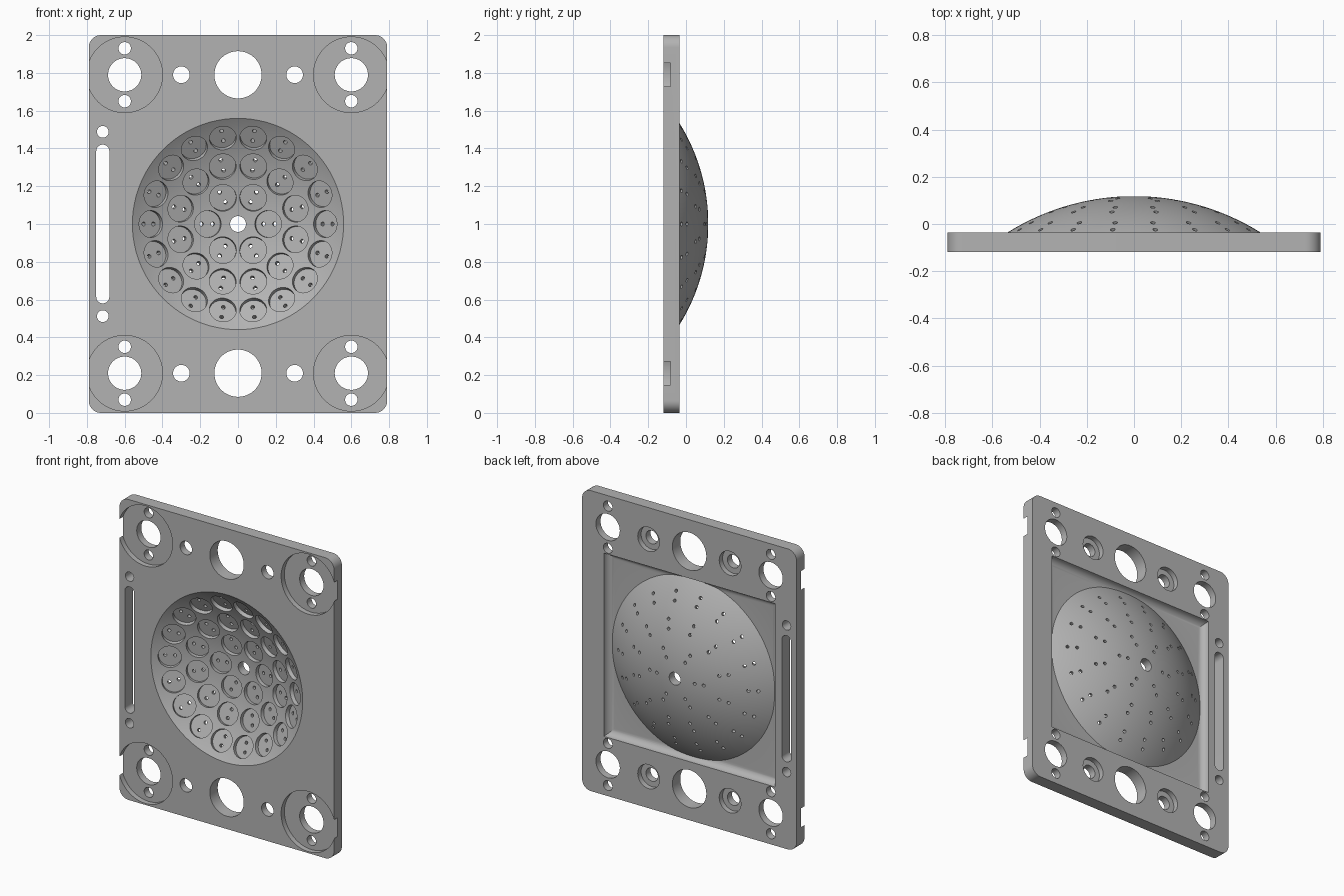
import bpy, bmesh, math
from mathutils import Matrix, Vector

if "Cube" in bpy.data.objects:
    bpy.data.objects.remove(bpy.data.objects["Cube"])

FRONT, BACK, MID = -0.118, -0.035, 1.0      # plate faces and dish height
DISH_C = -0.892                             # y of the dish sphere centre
R_IN, R_OUT = 0.955, 1.01

grey = bpy.data.materials.new("plain_grey")
grey.use_nodes = True
grey.diffuse_color = (0.45, 0.45, 0.45, 1)
grey.node_tree.nodes["Principled BSDF"].inputs["Base Color"].default_value = grey.diffuse_color


def finish(bm, name):
    bmesh.ops.recalc_face_normals(bm, faces=bm.faces[:])
    mesh = bpy.data.meshes.new(name)
    bm.to_mesh(mesh)
    bm.free()
    mesh.materials.append(grey)
    obj = bpy.data.objects.new(name, mesh)
    bpy.context.collection.objects.link(obj)
    return obj


def loft(bm, rings):
    """Closed solid through matching rings of points."""
    loops = [[bm.verts.new(p) for p in ring] for ring in rings]
    n = len(loops[0])
    for a, b in zip(loops, loops[1:]):
        for i in range(n):
            j = (i + 1) % n
            bm.faces.new((a[i], a[j], b[j], b[i]))
    bm.faces.new(loops[0])
    bm.faces.new(loops[-1])


def rounded_rect(hx, hz, r, cx, y, steps=12):
    pts = []
    for q, (sx, sz) in enumerate([(1, 1), (-1, 1), (-1, -1), (1, -1)]):
        for k in range(steps + 1):
            a = math.pi / 2 * (q + k / steps)
            pts.append((cx + sx * (hx - r) + r * math.cos(a), y,
                        MID + sz * (hz - r) + r * math.sin(a)))
    return pts


def cylinder(bm, start, end, r, segs=48):
    start, end = Vector(start), Vector(end)
    axis = end - start
    m = Matrix.Translation((start + end) / 2) @ axis.to_track_quat('Z', 'Y').to_matrix().to_4x4()
    bmesh.ops.create_cone(bm, cap_ends=True, segments=segs, radius1=r, radius2=r,
                          depth=axis.length, matrix=m)


def bore(bm, x, z, r, y0=-0.3, y1=0.3, segs=48):
    cylinder(bm, (x, y0, z), (x, y1, z), r, segs)


def sphere_cap(name, radius, base_y, steps=20, segs=96):
    top = math.acos((base_y - DISH_C) / radius)
    bm = bmesh.new()
    rings = []
    for k in range(steps):
        a = top * (1 - k / steps)
        r, y = radius * math.sin(a), DISH_C + radius * math.cos(a)
        rings.append([(r * math.cos(t), y, MID + r * math.sin(t))
                      for t in (2 * math.pi * i / segs for i in range(segs))])
    loft(bm, rings)
    # close the crown at a single pole
    bm.faces.ensure_lookup_table()
    bmesh.ops.poke(bm, faces=[bm.faces[-1]])
    pole = max(bm.verts, key=lambda v: len(v.link_edges))
    pole.co = (0, DISH_C + radius, MID)
    return finish(bm, name)


def combine(target, tool, operation='DIFFERENCE'):
    mod = target.modifiers.new(tool.name, 'BOOLEAN')
    mod.operation, mod.object, mod.solver = operation, tool, 'EXACT'
    bpy.context.view_layer.objects.active = target
    bpy.ops.object.modifier_apply(modifier=mod.name)
    bpy.data.objects.remove(tool)


# Rounded base plate
bm = bmesh.new()
loft(bm, [rounded_rect(0.79, 1.0, 0.065, 0, y) for y in (FRONT, BACK)])
plate = finish(bm, "dished_plate")

# Rear rectangular recess with filleted floor edges
bm = bmesh.new()
fillet = 0.045
levels = [(0, 0.05)] + [(fillet * (1 - math.cos(a)), BACK - fillet * math.sin(a))
                        for a in (math.pi / 2 * k / 8 for k in range(9))]
loft(bm, [[(sx * (0.63 - inset), y, MID + sz * (0.61 - inset))
           for sx, sz in ((1, 1), (-1, 1), (-1, -1), (1, -1))] for inset, y in levels])
combine(plate, finish(bm, "rear_recess"))

# Dish shell: outer dome added, inner bowl removed
combine(plate, sphere_cap("outer_dome", R_OUT, -0.09), 'UNION')
combine(plate, sphere_cap("inner_bowl", R_IN, -0.145))

# Round seats in the bowl, each with two pin holes
seats, pins = bmesh.new(), bmesh.new()
centre = Vector((0, DISH_C, MID))
for count, radius, phase in ((6, 0.16, 0), (12, 0.315, 0.5), (18, 0.463, 0)):
    tilt = math.asin(radius / R_IN)
    for i in range(count):
        a = 2 * math.pi * (i + phase) / count
        out = Vector((math.cos(a), 0, math.sin(a)))
        normal = out * math.sin(tilt) + Vector((0, math.cos(tilt), 0))
        radial = out * math.cos(tilt) - Vector((0, math.sin(tilt), 0))
        cylinder(seats, centre + normal * (R_IN - 0.04), centre + normal * (R_IN + 0.022), 0.071, 40)
        for side in (-0.03, 0.03):
            p = centre + radial * side
            cylinder(pins, p + normal * (R_IN - 0.03), p + normal * (R_OUT + 0.03), 0.0105, 12)
combine(plate, finish(seats, "bowl_seats"))
combine(plate, finish(pins, "pin_holes"))

# Counterbores: large at the front corners, small at the back
bores, holes = bmesh.new(), bmesh.new()
for z in (0.21, 1.79):
    for s in (-1, 1):
        bore(bores, s * 0.6, z, 0.2, y1=FRONT + 0.035, segs=80)
        bore(bores, s * 0.3, z, 0.08, y0=BACK - 0.035)
        # Through holes
        bore(holes, s * 0.6, z, 0.088)
        bore(holes, s * 0.3, z, 0.044)
        for dz in (-0.14, 0.14):
            bore(holes, s * 0.6, z + dz, 0.033, segs=32)
    bore(holes, 0, z, 0.125, segs=64)
bore(holes, 0, MID, 0.042)

# Side slot with a small hole beyond each end
for dz in (-0.488, 0.488):
    bore(holes, -0.716, MID + dz, 0.031, segs=32)
loft(holes, [rounded_rect(0.0345, 0.42, 0.034, -0.716, y) for y in (-0.3, 0.3)])
combine(plate, finish(bores, "counterbores"))
combine(plate, finish(holes, "through_holes"))

# Smooth curved walls, keep edges sharp
bpy.ops.object.select_all(action='DESELECT')
plate.select_set(True)
bpy.context.view_layer.objects.active = plate
bpy.ops.object.shade_smooth_by_angle(angle=math.radians(20))
